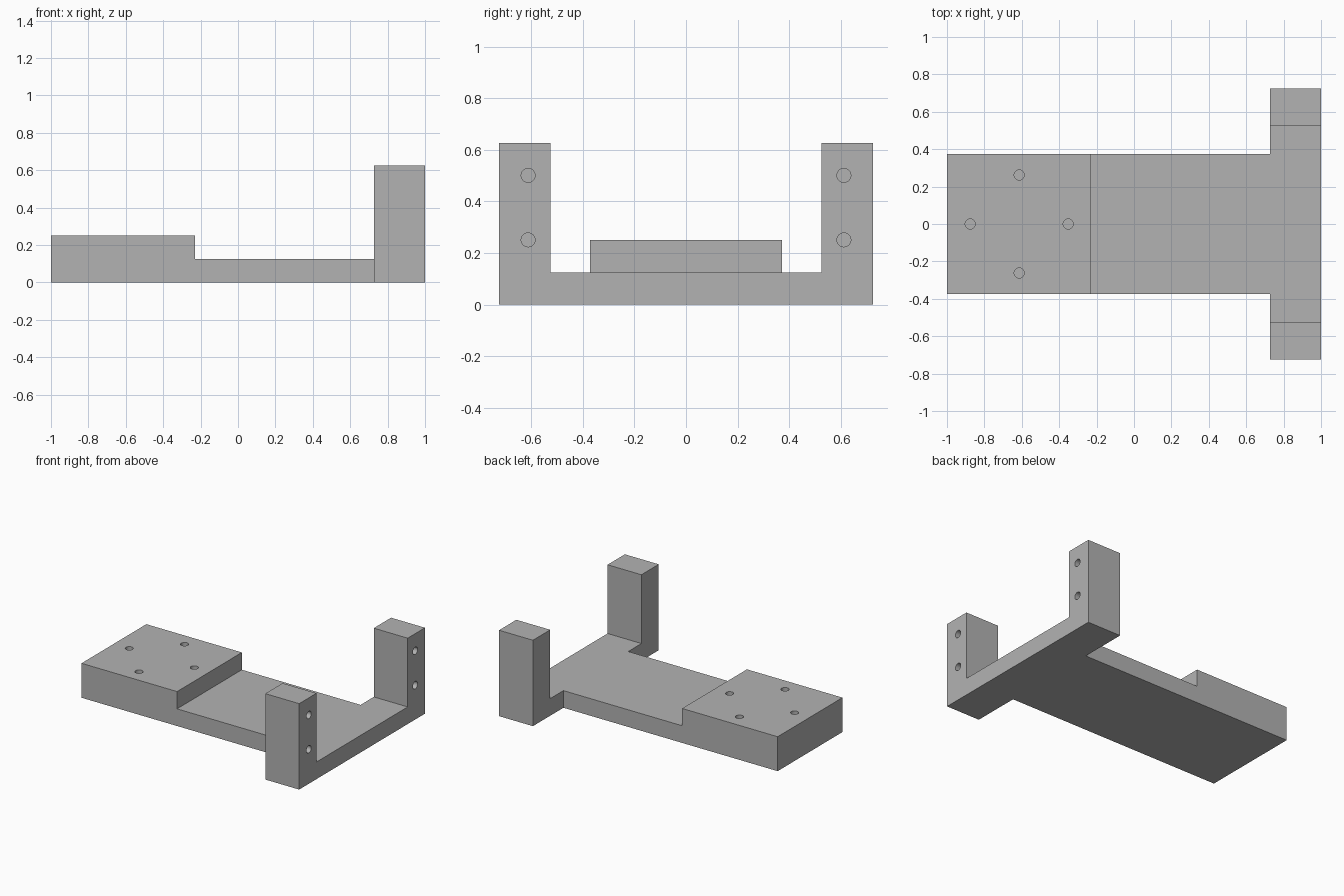
import bpy
import bmesh
from math import pi
from mathutils import Matrix, Vector

default = bpy.data.objects.get("Cube")
if default:
    bpy.data.objects.remove(default, do_unlink=True)

# Material
grey = bpy.data.materials.new("plain_grey")
grey.use_nodes = True
colour = (0.45, 0.45, 0.45, 1)
grey.diffuse_color = colour
grey.node_tree.nodes["Principled BSDF"].inputs["Base Color"].default_value = colour

# Main dimensions
END = 1.0
BAR_X, PAD_X = 0.727, -0.23
HALF_PLATE, HALF_BAR, POST_Y = 0.373, 0.724, 0.525
PLATE_Z, PAD_Z, POST_Z = 0.125, 0.251, 0.626
HOLE_R, HOLE_DEPTH = 0.027, 0.2


def make_object(name, bm):
    bmesh.ops.recalc_face_normals(bm, faces=bm.faces)
    mesh = bpy.data.meshes.new(name)
    bm.to_mesh(mesh)
    bm.free()
    mesh.materials.append(grey)
    obj = bpy.data.objects.new(name, mesh)
    bpy.context.collection.objects.link(obj)
    return obj


def extrude_profile(name, points, direction):
    bm = bmesh.new()
    face = bm.faces.new([bm.verts.new(p) for p in points])
    result = bmesh.ops.extrude_face_region(bm, geom=[face], use_keep_orig=True)
    verts = [v for v in result["geom"] if isinstance(v, bmesh.types.BMVert)]
    bmesh.ops.translate(bm, verts=verts, vec=direction)
    return make_object(name, bm)


def combine(target, tool, operation):
    mod = target.modifiers.new(operation.lower(), "BOOLEAN")
    mod.operation, mod.object, mod.solver = operation, tool, "EXACT"
    bpy.context.view_layer.update()
    graph = bpy.context.evaluated_depsgraph_get()
    mesh = bpy.data.meshes.new_from_object(target.evaluated_get(graph))
    target.modifiers.clear()
    target.data = mesh
    bpy.data.objects.remove(tool, do_unlink=True)


# Base plate with the raised pad: stepped side profile
side = [(-END, 0), (BAR_X, 0), (BAR_X, PLATE_Z), (PAD_X, PLATE_Z),
        (PAD_X, PAD_Z), (-END, PAD_Z)]
bracket = extrude_profile("mounting_bracket",
                          [(x, -HALF_PLATE, z) for x, z in side],
                          (0, 2 * HALF_PLATE, 0))

# Crossbar with two upright posts: U-shaped end profile
half = [(HALF_BAR, 0), (HALF_BAR, POST_Z), (POST_Y, POST_Z), (POST_Y, PLATE_Z)]
outline = half + [(-y, z) for y, z in reversed(half)]
posts = extrude_profile("crossbar_posts", [(BAR_X, y, z) for y, z in outline],
                        (END - BAR_X, 0, 0))
combine(bracket, posts, "UNION")

# Blind screw holes: four in the pad, two in the outer face of each post
holes = bmesh.new()


def add_hole(centre, rotation):
    bmesh.ops.create_cone(holes, cap_ends=True, segments=32, radius1=HOLE_R,
                          radius2=HOLE_R, depth=2 * HOLE_DEPTH,
                          matrix=Matrix.Translation(Vector(centre)) @ rotation)


upright = Matrix.Identity(4)
sideways = Matrix.Rotation(pi / 2, 4, "Y")
pad_centre, spread = -0.614, 0.262
for dx, dy in ((1, 0), (-1, 0), (0, 1), (0, -1)):
    add_hole((pad_centre + dx * spread, dy * spread, PAD_Z), upright)
for y in (-0.612, 0.612):
    for z in (0.251, 0.501):
        add_hole((END, y, z), sideways)
combine(bracket, make_object("hole_cutter", holes), "DIFFERENCE")

# Merge coplanar faces and smooth only the hole walls
bm = bmesh.new()
bm.from_mesh(bracket.data)
bmesh.ops.remove_doubles(bm, verts=bm.verts, dist=0.0001)
bmesh.ops.dissolve_limit(bm, angle_limit=0.01, verts=bm.verts, edges=bm.edges)
bm.to_mesh(bracket.data)
bm.free()
bpy.ops.object.select_all(action="DESELECT")
bracket.select_set(True)
bpy.context.view_layer.objects.active = bracket
bpy.ops.object.shade_smooth_by_angle(angle=pi / 6)
